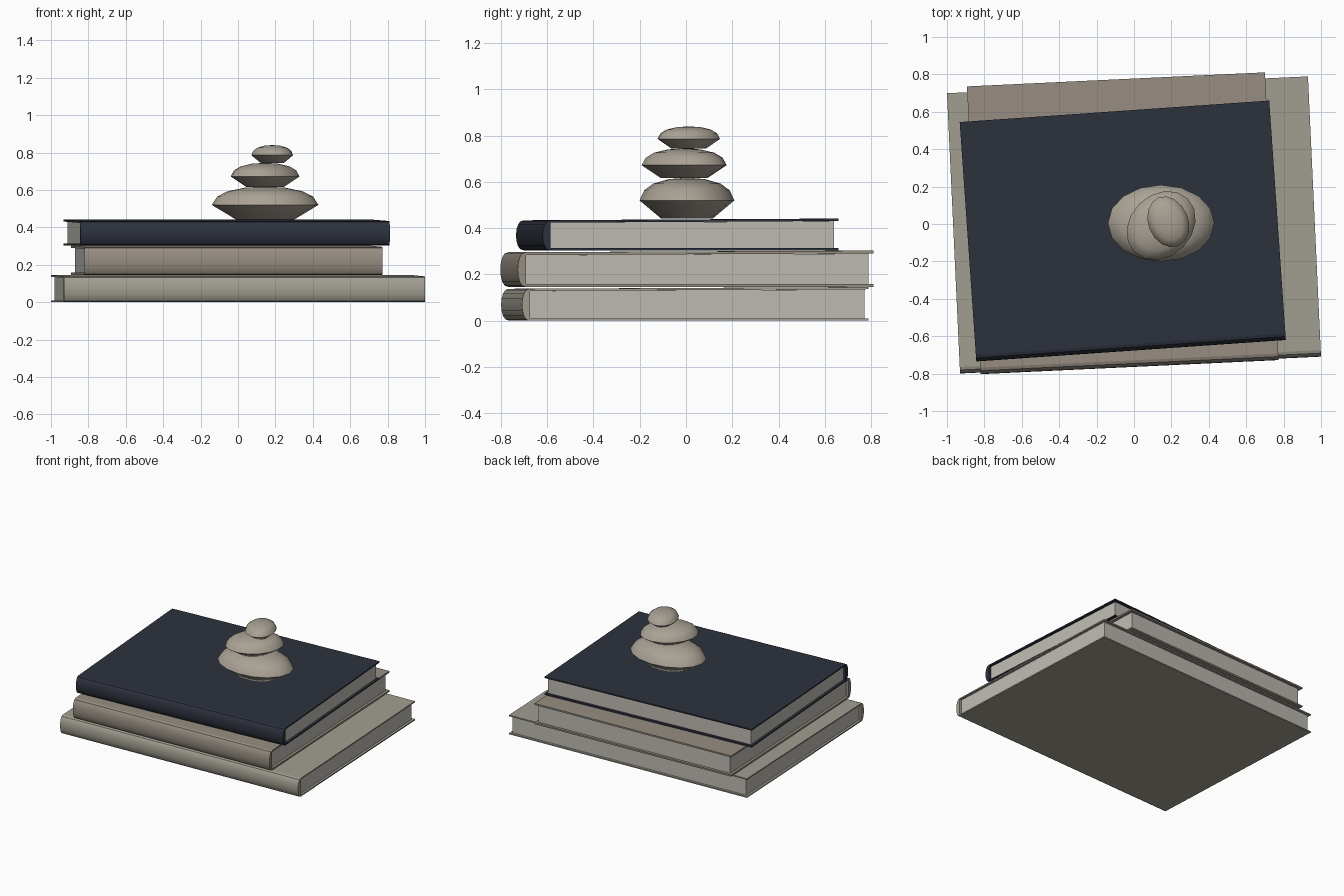
import bpy, bmesh, math
from mathutils import Matrix, Vector

if "Cube" in bpy.data.objects:
    bpy.data.objects.remove(bpy.data.objects["Cube"])


def material(name, rgb):
    m = bpy.data.materials.new(name)
    m.diffuse_color = (*rgb, 1)
    m.use_nodes = True
    m.node_tree.nodes["Principled BSDF"].inputs["Base Color"].default_value = m.diffuse_color
    return m


PAPER = material("paper", (0.52, 0.50, 0.45))
STONE = material("stone", (0.40, 0.36, 0.30))


def make(name, bm, mat, matrix, smooth=None):
    bmesh.ops.recalc_face_normals(bm, faces=bm.faces)
    me = bpy.data.meshes.new(name)
    bm.to_mesh(me)
    bm.free()
    me.materials.append(mat)
    ob = bpy.data.objects.new(name, me)
    bpy.context.collection.objects.link(ob)
    ob.matrix_world = matrix
    if smooth:
        bpy.ops.object.select_all(action='DESELECT')
        ob.select_set(True)
        bpy.context.view_layer.objects.active = ob
        bpy.ops.object.shade_smooth_by_angle(angle=math.radians(smooth))
    return ob


def extrude_x(profile, x0, x1):
    """Prism along x from a (y, z) outline."""
    bm = bmesh.new()
    face = bm.faces.new([bm.verts.new((x0, y, z)) for y, z in profile])
    out = bmesh.ops.extrude_face_region(bm, geom=[face])["geom"]
    verts = [g for g in out if isinstance(g, bmesh.types.BMVert)]
    bmesh.ops.translate(bm, verts=verts, vec=(x1 - x0, 0, 0))
    return bm


def book(name, centre, size, z0, z1, angle, t, inset, rgb):
    mat = material(name + "_cloth", rgb)
    mx = Matrix.Translation((*centre, 0)) @ Matrix.Rotation(math.radians(angle), 4, 'Z')
    w, d = size[0] / 2, size[1] / 2
    bulge, lift = 0.035, 0.007
    hinge = -d + bulge
    zt = z1 - lift                      # top board rises slightly to the back
    # boards
    make(name + "_bottom_cover", extrude_x(
        [(hinge, z0), (d, z0), (d, z0 + t), (hinge, z0 + t)], -w, w), mat, mx)
    make(name + "_top_cover", extrude_x(
        [(hinge, zt - t), (d, z1 - t), (d, z1), (hinge, zt)], -w, w), mat, mx)
    # rounded spine
    mid, half = (z0 + zt) / 2, (zt - z0) / 2
    arc = []
    for i in range(9):
        a = math.pi * i / 8
        arc.append((hinge - bulge * math.sin(a) ** 0.8, mid + half * math.cos(a)))
    make(name + "_spine", extrude_x(arc, -w, w), mat, mx, 35)
    # page block
    make(name + "_pages", extrude_x(
        [(hinge, z0 + t), (d - inset, z0 + t), (d - inset, z1 - t - 0.001), (hinge, zt - t)],
        -w + inset, w - inset), PAPER, mx)


book("bottom_book", (0, -0.005), (1.932, 1.50), 0.0, 0.145, 2.67, 0.009, 0.017, (0.36, 0.34, 0.285))
book("middle_book", (-0.06, 0.004), (1.595, 1.54), 0.146, 0.303, 2.7, 0.012, 0.02, (0.31, 0.27, 0.225))
book("top_book", (-0.06, -0.0375), (1.659, 1.283), 0.304, 0.441, 3.97, 0.01, 0.018, (0.026, 0.031, 0.046))


# Pebbles: lathed lens with a flat base and a domed top
def pebble(name, centre, rx, ry, z0, zr, z1, angle, segs=16):
    up, dn = z1 - zr, zr - z0
    rings = [(0.55, z0 + dn * 0.02), (1.0, zr), (0.9, zr + up * 0.45),
             (0.71, zr + up * 0.74), (0.38, zr + up * 0.94)]
    bm = bmesh.new()
    loops = []
    for r, z in rings:
        loops.append([bm.verts.new((rx * r * math.cos(2 * math.pi * i / segs),
                                    ry * r * math.sin(2 * math.pi * i / segs), z))
                      for i in range(segs)])
    for a, b in zip(loops, loops[1:]):
        for i in range(segs):
            j = (i + 1) % segs
            bm.faces.new((a[i], a[j], b[j], b[i]))
    for loop, z in ((loops[0], z0), (loops[-1], z1)):
        tip = bm.verts.new((0, 0, z))
        for i in range(segs):
            bm.faces.new((loop[i], loop[(i + 1) % segs], tip))
    mx = Matrix.Translation((*centre, 0)) @ Matrix.Rotation(math.radians(angle), 4, 'Z')
    make(name, bm, STONE, mx, 40)


pebble("large_stone", (0.145, 0.004), 0.285, 0.205, 0.441, 0.52, 0.618, 0)
pebble("medium_stone", (0.145, -0.008), 0.203, 0.165, 0.616, 0.672, 0.745, 45)
pebble("small_stone", (0.183, 0.012), 0.14, 0.107, 0.743, 0.786, 0.84, 112)
